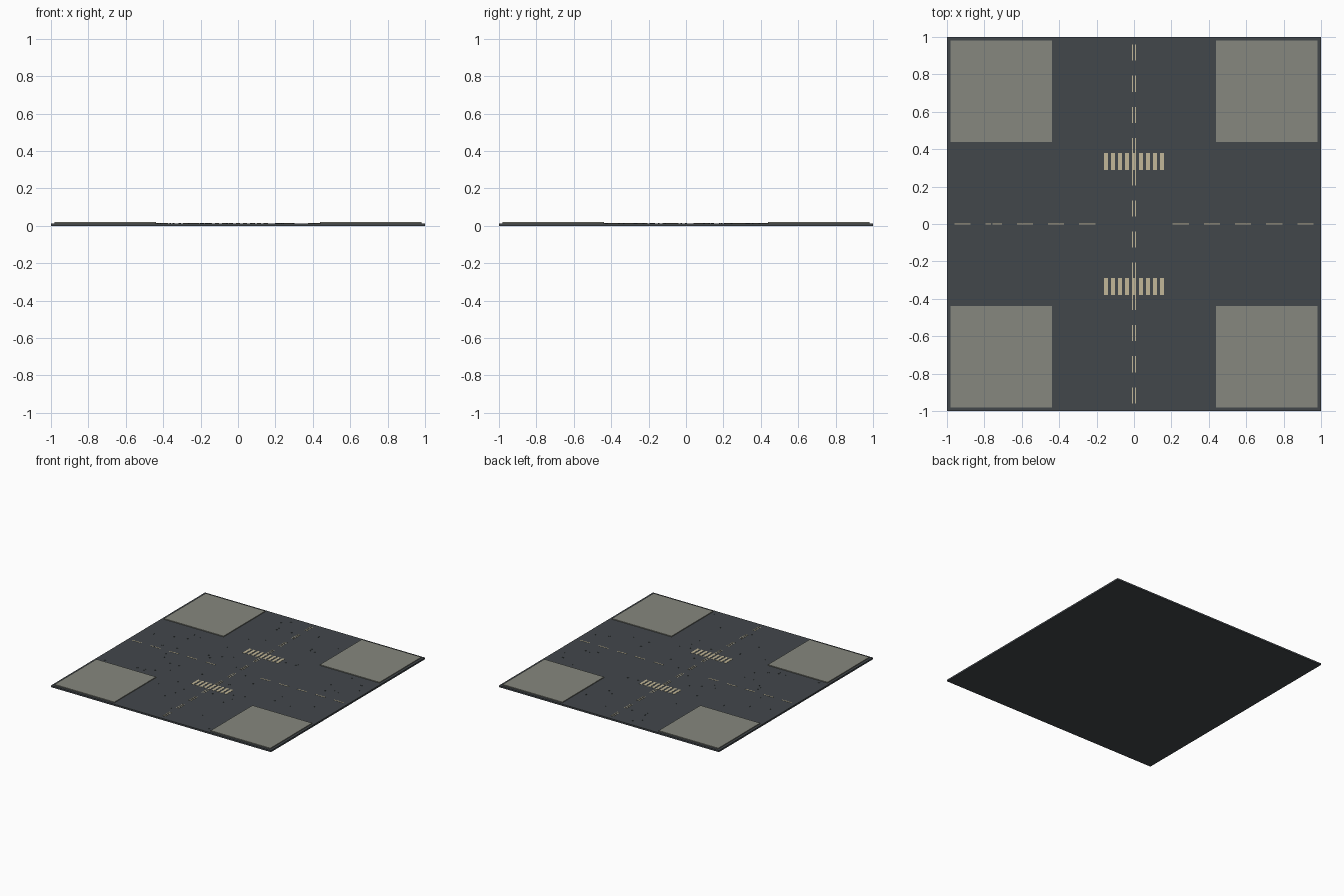
import bpy, bmesh, random
from mathutils import Matrix, Vector

if "Cube" in bpy.data.objects:
    bpy.data.objects.remove(bpy.data.objects["Cube"])

random.seed(4)


def material(name, rgb):
    m = bpy.data.materials.new(name)
    lin = [((c / 255 + 0.055) / 1.055) ** 2.4 for c in rgb]
    m.diffuse_color = (*lin, 1)
    m.use_nodes = True
    m.node_tree.nodes["Principled BSDF"].inputs["Base Color"].default_value = m.diffuse_color
    return m


asphalt = material("asphalt", (66, 71, 75))
concrete = material("concrete", (134, 135, 126))
paint = material("road_paint", (194, 183, 152))


def boxes(name, mat, items):
    """One object from many boxes: (cx, cy, width, depth, z0, z1)."""
    bm = bmesh.new()
    for cx, cy, w, d, z0, z1 in items:
        bmesh.ops.create_cube(bm, size=1, matrix=Matrix.Translation(
            Vector((cx, cy, (z0 + z1) / 2))) @ Matrix.Diagonal((w, d, z1 - z0, 1)))
    me = bpy.data.meshes.new(name)
    bm.to_mesh(me)
    bm.free()
    me.materials.append(mat)
    ob = bpy.data.objects.new(name, me)
    bpy.context.collection.objects.link(ob)
    return ob


TOP = 0.0135   # road surface
MARK = 0.0148  # top of the painted plates

# Road slab
boxes("road_slab", asphalt, [(0, 0, 2, 2, 0, TOP)])

# Raised corner pavements
boxes("corner_pavements", concrete,
      [(sx * 0.709, sy * 0.709, 0.542, 0.542, TOP - 0.003, 0.02)
       for sx in (-1, 1) for sy in (-1, 1)])

# Lane dashes: double line along y, single line along x (open in the middle)
steps = [(i - 5.5) / 6 for i in range(12)]
boxes("double_lane_dashes", paint,
      [(x, y, 0.005, 0.086, TOP - 0.002, MARK) for x in (-0.008, 0.008) for y in steps])
boxes("single_lane_dashes", paint,
      [(x, 0, 0.086, 0.008, TOP - 0.002, MARK) for x in steps if abs(x) > 0.1])

# Two zebra crossings
boxes("crossing_stripes", paint,
      [(i * 0.0373, sy * 0.334, 0.021, 0.09, TOP - 0.002, MARK + 0.0003)
       for i in range(-4, 5) for sy in (-1, 1)])

# Loose grit on the road, one piece lying on a dash
grit = [(-0.76, 0, 0.009, 0.009, TOP - 0.002, MARK + 0.0008)]
while len(grit) < 70:
    x, y = random.uniform(-0.96, 0.96), random.uniform(-0.96, 0.96)
    on_road = min(abs(x), abs(y)) < 0.41
    on_paint = abs(x) < 0.03 or abs(y) < 0.02 or (abs(x) < 0.19 and 0.27 < abs(y) < 0.4)
    if on_road and not on_paint:
        s = random.uniform(0.006, 0.011)
        grit.append((x, y, s, s, TOP - 0.002, MARK + 0.0008))
boxes("road_grit", asphalt, grit)
